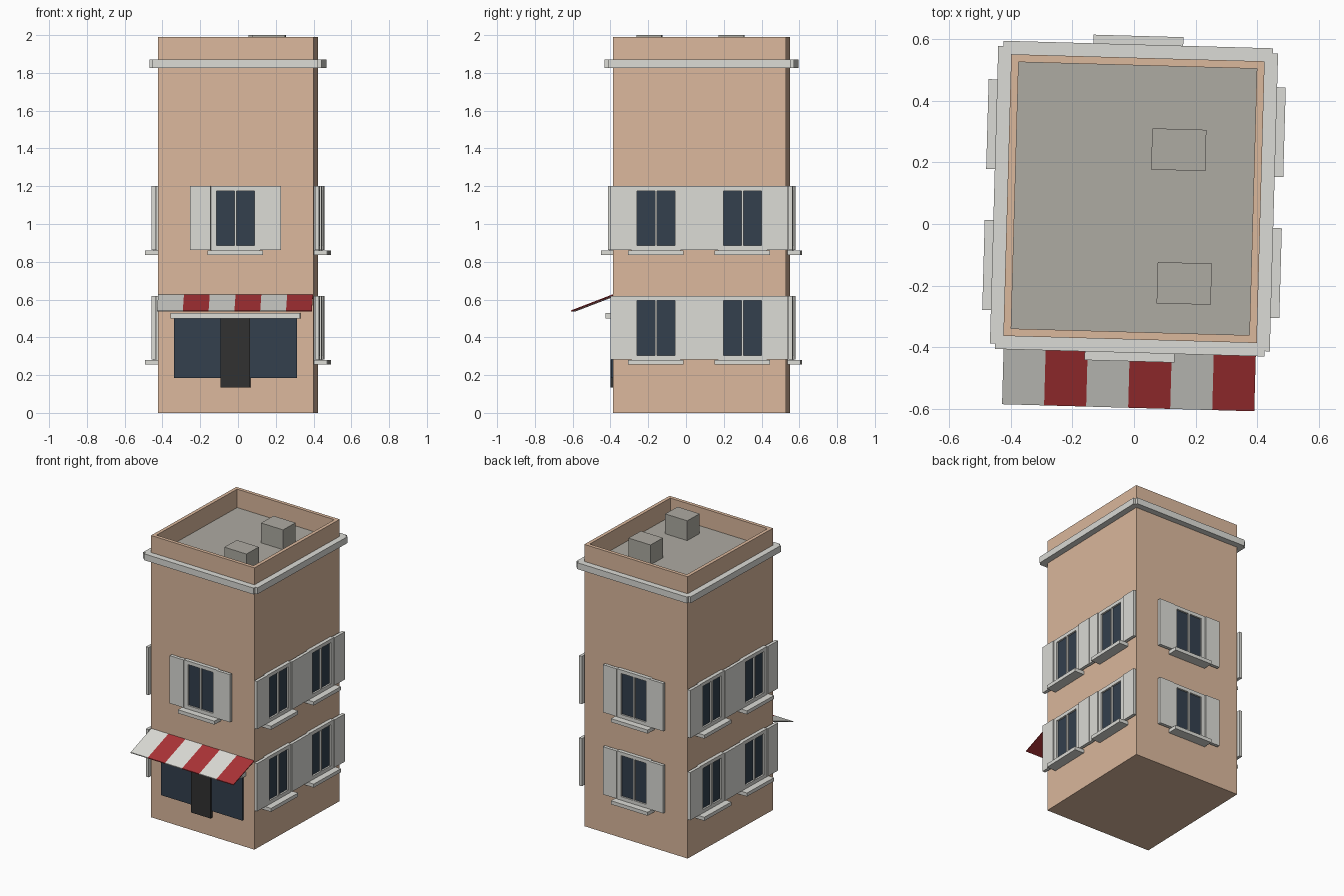
import bpy, bmesh
from math import radians
from mathutils import Matrix, Vector

if "Cube" in bpy.data.objects:
    bpy.data.objects.remove(bpy.data.objects["Cube"], do_unlink=True)


def material(name, r, g, b):
    m = bpy.data.materials.new(name)
    m.use_nodes = True
    m.diffuse_color = (r, g, b, 1)
    bsdf = next(n for n in m.node_tree.nodes if n.type == 'BSDF_PRINCIPLED')
    bsdf.inputs["Base Color"].default_value = (r, g, b, 1)
    return m


PLASTER = material("tan plaster", 0.71, 0.48, 0.335)
TRIM = material("pale trim", 0.71, 0.71, 0.67)
ROOF = material("grey roof", 0.42, 0.405, 0.36)
GLASS = material("dark blue glass", 0.033, 0.051, 0.075)
DOOR = material("charcoal door", 0.03, 0.03, 0.03)
RED = material("red awning", 0.41, 0.033, 0.037)

HW, HD = 0.412, 0.458          # half width and depth of the walls
TOP, ROOF_Z, RIM = 1.99, 1.86, 0.035
BASE = Matrix.Translation((0, 0.0825, 0)) @ Matrix.Rotation(radians(-1.6), 4, 'Z')


def finish(name, bm, mats, matrix):
    bmesh.ops.recalc_face_normals(bm, faces=bm.faces)
    bm.transform(matrix)
    mesh = bpy.data.meshes.new(name)
    bm.to_mesh(mesh)
    bm.free()
    for m in mats:
        mesh.materials.append(m)
    ob = bpy.data.objects.new(name, mesh)
    bpy.context.collection.objects.link(ob)
    return ob


def add_box(bm, x, y, z):
    """Box from three (low, high) ranges."""
    size = Matrix.Diagonal((x[1] - x[0], y[1] - y[0], z[1] - z[0], 1))
    mid = Matrix.Translation((sum(x) / 2, sum(y) / 2, sum(z) / 2))
    return bmesh.ops.create_cube(bm, size=1, matrix=mid @ size)["verts"]


def boxes(name, mat, ranges, matrix=BASE):
    bm = bmesh.new()
    for r in ranges:
        add_box(bm, *r)
    return finish(name, bm, [mat], matrix)


# Facades: u runs along the wall, -y points outward, the wall is at y = 0
def facade(angle, distance):
    return BASE @ Matrix.Rotation(radians(angle), 4, 'Z') @ Matrix.Translation((0, -distance, 0))


FRONT, RIGHT = facade(0, HD), facade(90, HW)
BACK, LEFT = facade(180, HD), facade(270, HW)

# Walls with a sunken roof behind the parapet
bm = bmesh.new()
add_box(bm, (-HW, HW), (-HD, HD), (0, TOP))
bm.normal_update()
lid = max(bm.faces, key=lambda f: f.calc_center_median().z)
bmesh.ops.inset_region(bm, faces=[lid], thickness=RIM)
down = bmesh.ops.extrude_face_region(bm, geom=[lid])["geom"]
bmesh.ops.translate(bm, vec=Vector((0, 0, ROOF_Z - TOP)),
                    verts=[g for g in down if isinstance(g, bmesh.types.BMVert)])
if lid.is_valid:
    bm.faces.remove(lid)
for f in bm.faces:
    if all(abs(v.co.z - ROOF_Z) < 0.001 for v in f.verts):
        f.material_index = 1
finish("walls", bm, [PLASTER, ROOF], BASE)

# Roof units
for name, x, y in (("rear", 0.141, 0.163), ("front", 0.171, -0.271)):
    boxes(name + "_roof_unit", ROOF,
          [((x - 0.088, x + 0.088), (y - 0.067, y + 0.067), (ROOF_Z, 2.0))])

# Cornice strips, one per wall
for name, wall, half in (("front", FRONT, HW), ("right", RIGHT, HD),
                         ("back", BACK, HW), ("left", LEFT, HD)):
    boxes(name + "_cornice", TRIM,
          [((-half - 0.026, half + 0.026), (-0.043, 0), (1.825, 1.87))], wall)


# Window with panes, frame, shutters and sill
def window(name, wall, u, z):
    at = wall @ Matrix.Translation((u, 0, z))
    out, low, high = (-0.026, 0), 0.025, 0.315
    boxes(name + "_frame", TRIM, [
        ((-0.13, -0.1), out, (0, 0.34)), ((0.1, 0.13), out, (0, 0.34)),
        ((-0.1, 0.1), out, (0, low)), ((-0.1, 0.1), out, (high, 0.34)),
        ((-0.006, 0.006), out, (low, high))], at)
    boxes(name + "_panes", GLASS, [
        ((-0.1, -0.006), (-0.014, 0), (low, high)),
        ((0.006, 0.1), (-0.014, 0), (low, high))], at)
    boxes(name + "_shutters", TRIM, [
        ((-0.241, -0.131), (-0.03, -0.008), (0.003, 0.34)),
        ((0.131, 0.241), (-0.032, -0.01), (0.003, 0.34))], at)
    boxes(name + "_sill", TRIM, [((-0.146, 0.146), (-0.071, 0), (-0.025, 0))], at)


for floor, z in (("lower", 0.28), ("upper", 0.86)):
    window(floor + "_back_window", BACK, 0, z)
    for side, wall in (("right", RIGHT), ("left", LEFT)):
        for i, u in enumerate((-HD / 2, HD / 2)):
            window(f"{floor}_{side}_window_{i + 1}", wall, u, z)
window("upper_front_window", FRONT, 0, 0.86)

# Shop front
boxes("shop_window", GLASS, [((-0.325, 0.325), (-0.012, 0), (0.185, 0.5))], FRONT)
boxes("shop_door", DOOR, [((-0.078, 0.078), (-0.022, 0), (0.135, 0.5))], FRONT)
boxes("shop_lintel", TRIM, [((-0.343, 0.343), (-0.04, 0), (0.5, 0.53))], FRONT)

# Sloping awning in alternating stripes
bm = bmesh.new()
stripe = 2 * 0.41 / 6
for i in range(6):
    x = -0.41 + i * stripe
    for v in add_box(bm, (x, x + stripe), (-0.222, 0), (0.622, 0.628)):
        v.co.z += 0.385 * v.co.y
    for f in bm.faces[:] [-6:]:
        f.material_index = i % 2
finish("awning", bm, [TRIM, RED], FRONT)
